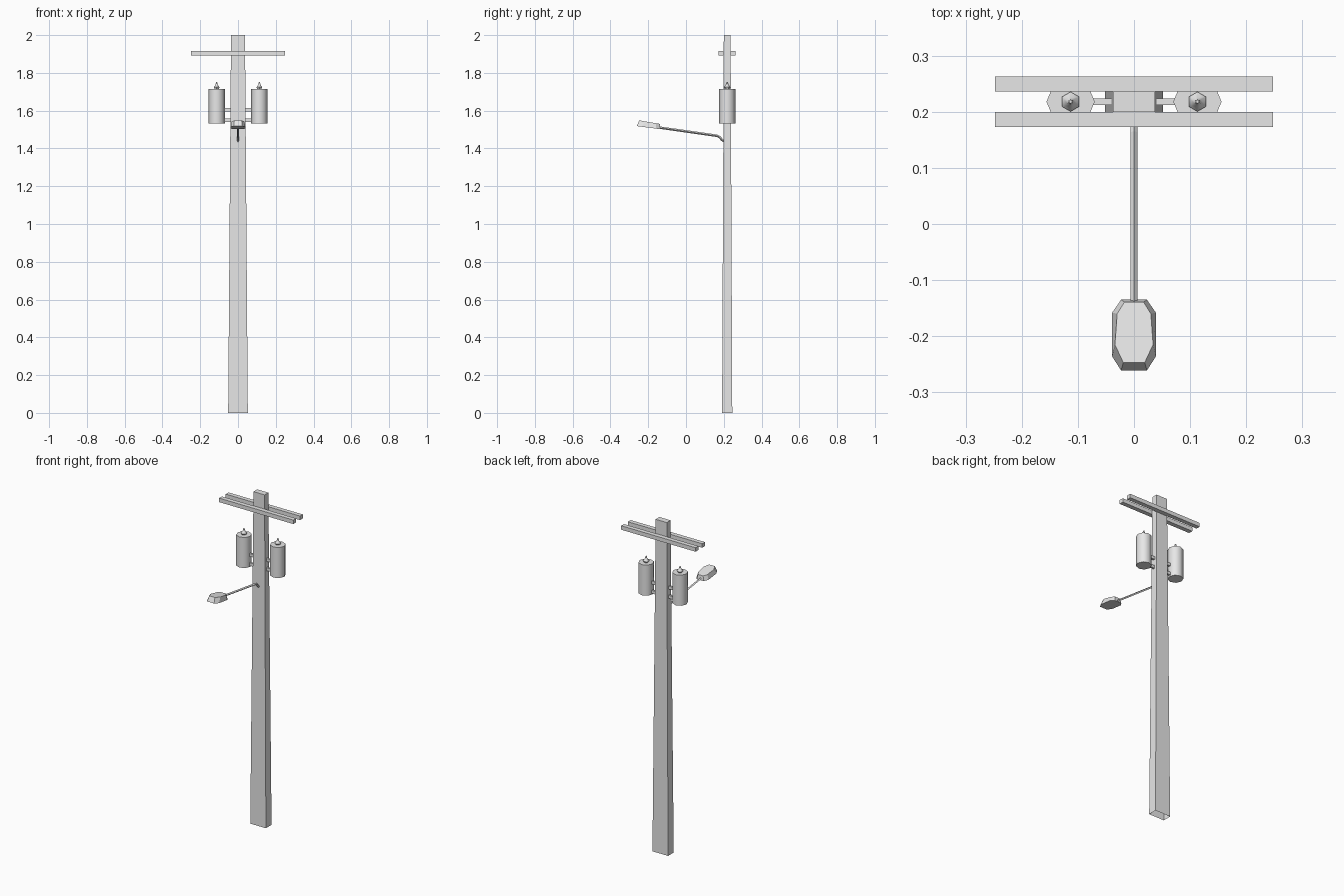
import bpy, bmesh, math
from mathutils import Vector

cube = bpy.data.objects.get("Cube")
if cube:
    bpy.data.objects.remove(cube, do_unlink=True)

grey = bpy.data.materials.new("light_grey")
grey.use_nodes = True
grey.diffuse_color = (0.8, 0.8, 0.8, 1)
grey.node_tree.nodes["Principled BSDF"].inputs["Base Color"].default_value = (0.8, 0.8, 0.8, 1)

AXIS_Y = 0.218  # depth of the pole's centre line


def loft(name, rings, cap_start=True, cap_end=True, smooth=False):
    """Skin a list of equal-length point rings into one closed part."""
    bm = bmesh.new()
    loops = [[bm.verts.new(p) for p in ring] for ring in rings]
    n = len(loops[0])
    for a, b in zip(loops, loops[1:]):
        for i in range(n):
            j = (i + 1) % n
            bm.faces.new((a[i], a[j], b[j], b[i]))
    if cap_start:
        bm.faces.new(loops[0][::-1])
    if cap_end:
        bm.faces.new(loops[-1])
    bmesh.ops.remove_doubles(bm, verts=bm.verts, dist=0.00001)
    bmesh.ops.recalc_face_normals(bm, faces=bm.faces)
    mesh = bpy.data.meshes.new(name)
    bm.to_mesh(mesh)
    bm.free()
    mesh.materials.append(grey)
    obj = bpy.data.objects.new(name, mesh)
    bpy.context.collection.objects.link(obj)
    if smooth:
        bpy.ops.object.select_all(action="DESELECT")
        obj.select_set(True)
        bpy.context.view_layer.objects.active = obj
        bpy.ops.object.shade_smooth_by_angle(angle=math.radians(50))
    return obj


def rect(x, y, z, hx, hy):
    return [(x - hx, y - hy, z), (x + hx, y - hy, z), (x + hx, y + hy, z), (x - hx, y + hy, z)]


def box(name, x, y, z, hx, hy, hz):
    return loft(name, [rect(x, y, z - hz, hx, hy), rect(x, y, z + hz, hx, hy)])


def circle(x, y, z, r, sides, turn=0.0):
    angles = [turn + math.tau * i / sides for i in range(sides)]
    return [(x + r * math.cos(a), y + r * math.sin(a), z) for a in angles]


# Tapered pole, open underneath
loft("pole", [rect(0, AXIS_Y, 0, 0.052, 0.027), rect(0, AXIS_Y, 2, 0.037, 0.018)], cap_start=False)

# Pair of crossarms clamping the pole
for label, side in (("front", -1), ("back", 1)):
    box(label + "_crossarm", 0, AXIS_Y + side * 0.0315, 1.903, 0.2475, 0.0133, 0.012)

# Transformer tanks, their insulators and brackets
for label, side in (("left", 1), ("right", -1)):
    x = side * 0.113
    loft(label + "_tank", [circle(x, AXIS_Y, z, 0.043, 8) for z in (1.532, 1.716)], smooth=True)
    profile = [(0.012, 1.714), (0.0175, 1.724), (0.007, 1.738), (0.003, 1.752)]
    loft(label + "_insulator",
         [circle(x, AXIS_Y, z, r, 6, math.pi / 6) for r, z in profile], smooth=True)
    for height, z in (("lower", 1.549), ("upper", 1.605)):
        box(f"{label}_{height}_bracket", side * 0.056, AXIS_Y, z, 0.022, 0.006, 0.009)

# Bent lamp arm with a diamond cross-section
path = [Vector((0, y, z)) for y, z in
        ((0.205, 1.437), (0.19, 1.445), (0.178, 1.46), (0.164, 1.467), (-0.145, 1.511))]
rings = []
for i, p in enumerate(path):
    along = (path[min(i + 1, len(path) - 1)] - path[max(i - 1, 0)]).normalized()
    across = Vector((1, 0, 0))
    up = across.cross(along)
    rings.append([p + 0.0065 * d for d in (across, up, -across, -up)])
loft("lamp_arm", rings)


# Lamp head: chamfered tray narrowing to a sloped lid
def lamp_ring(outline, y0, z0, slope):
    half = [(w, y, z0 + slope * (y - y0)) for w, y in outline]
    return half + [(-w, y, z) for w, y, z in reversed(half)]


tray = [(0.023, -0.135), (0.039, -0.158), (0.039, -0.236), (0.023, -0.261)]
lid = [(0.017, -0.139), (0.030, -0.16), (0.034, -0.215), (0.019, -0.247)]
loft("lamp_head", [lamp_ring(tray, -0.135, 1.502, -0.13), lamp_ring(lid, -0.139, 1.530, -0.17)])
